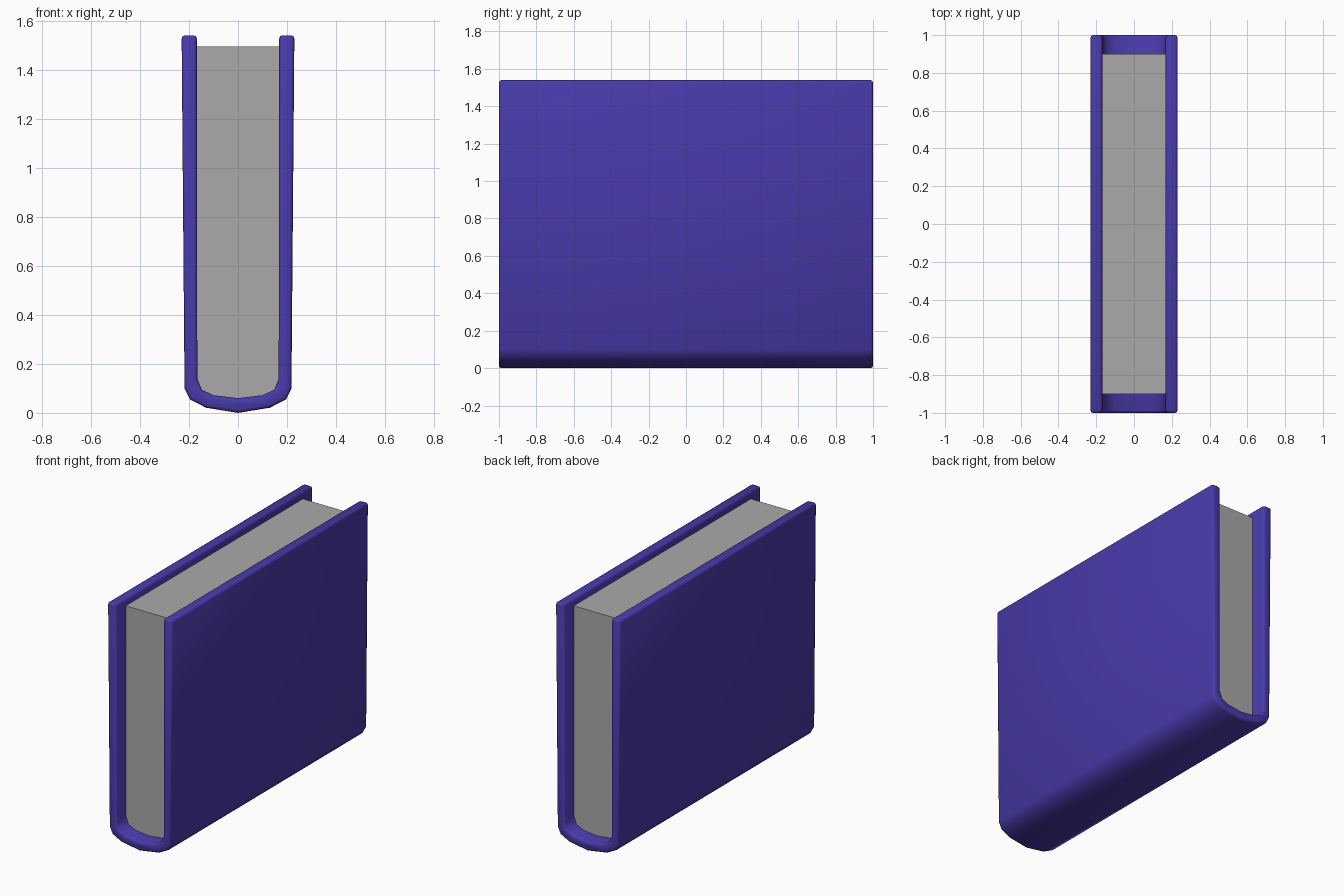
import bpy, bmesh

if "Cube" in bpy.data.objects:
    bpy.data.objects.remove(bpy.data.objects["Cube"])


def material(name, rgb):
    m = bpy.data.materials.new(name)
    m.diffuse_color = (*rgb, 1.0)
    m.use_nodes = True
    m.node_tree.nodes["Principled BSDF"].inputs["Base Color"].default_value = m.diffuse_color
    return m


def mirrored(half):
    """Complete a right-half profile (top to centre) across x = 0."""
    return half + [(-x, z) for x, z in reversed(half) if x > 0]


def extrude_profile(name, points, half_depth, mat):
    """Closed x/z outline extruded along y."""
    bm = bmesh.new()
    face = bm.faces.new([bm.verts.new((x, -half_depth, z)) for x, z in points])
    res = bmesh.ops.extrude_face_region(bm, geom=[face])
    moved = [v for v in res["geom"] if isinstance(v, bmesh.types.BMVert)]
    bmesh.ops.translate(bm, verts=moved, vec=(0, 2 * half_depth, 0))
    bmesh.ops.recalc_face_normals(bm, faces=bm.faces)
    mesh = bpy.data.meshes.new(name)
    bm.to_mesh(mesh)
    bm.free()
    mesh.materials.append(mat)
    obj = bpy.data.objects.new(name, mesh)
    bpy.context.collection.objects.link(obj)
    return obj


purple = material("purple_cover", (0.065, 0.042, 0.40))
grey = material("grey_paper", (0.40, 0.40, 0.40))

# Cover: two boards joined by a rounded spine
outer = [(0.230, 1.54), (0.218, 0.10), (0.196, 0.055), (0.13, 0.021), (0, 0.0)]
inner = [(0.168, 1.54), (0.166, 0.14), (0.148, 0.095), (0.10, 0.072), (0, 0.060)]
cover = extrude_profile("cover", mirrored(outer) + mirrored(inner)[::-1], 1.0, purple)
for p in cover.data.polygons:
    p.use_smooth = True
bevel = cover.modifiers.new("rounded_edges", "BEVEL")
bevel.width = 0.013
bevel.segments = 2
bevel.limit_method = "ANGLE"
bevel.angle_limit = 0.9

# Page block: sides and rounded back sit just inside the cover
block = [(0.172, 1.495), (0.170, 0.14), (0.152, 0.093), (0.10, 0.070), (0, 0.058)]
extrude_profile("pages", mirrored(block), 0.9, grey)
